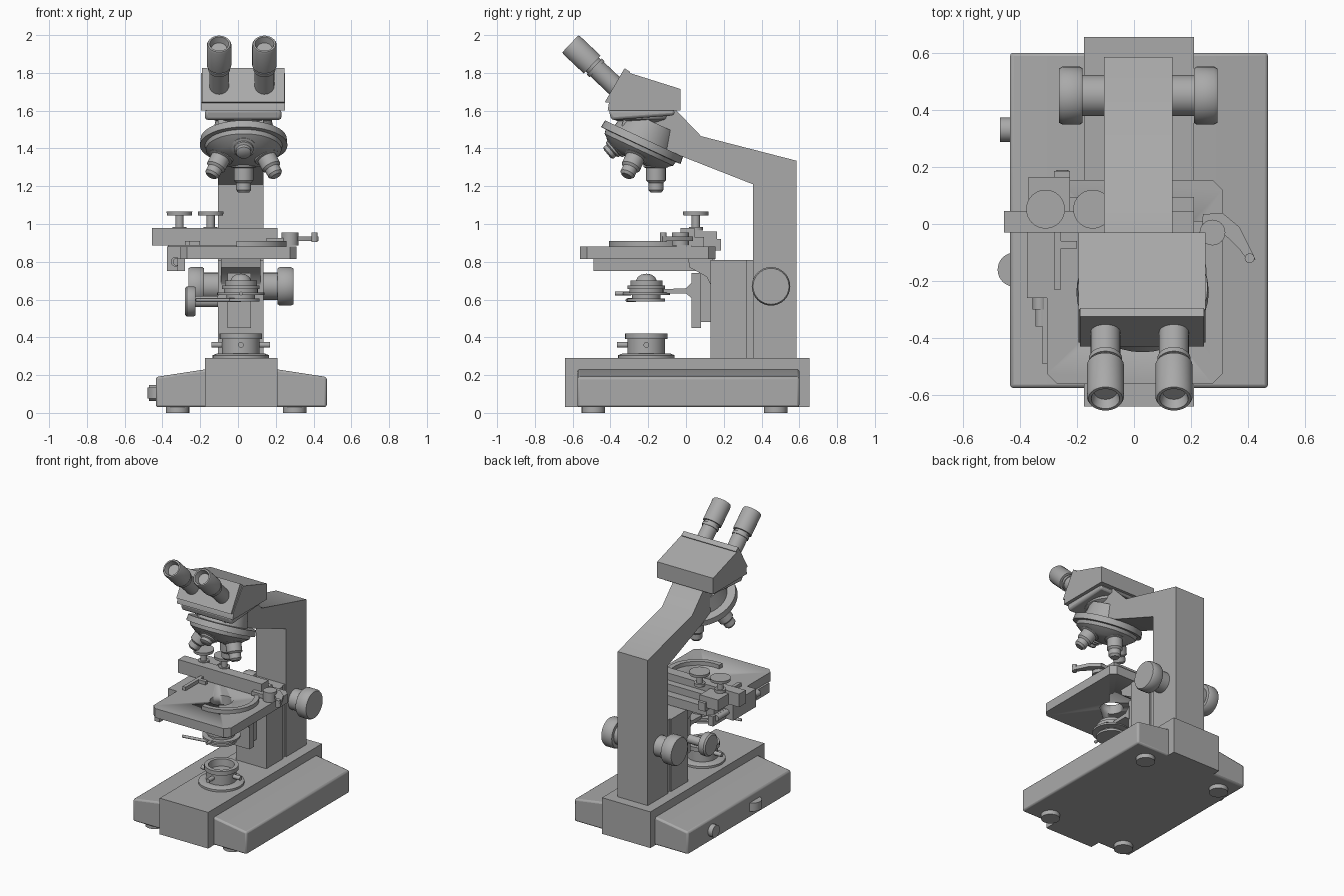
import bpy, bmesh, math
from mathutils import Vector

if "Cube" in bpy.data.objects:
    bpy.data.objects.remove(bpy.data.objects["Cube"])

grey = bpy.data.materials.new("neutral_grey")
grey.use_nodes = True
grey.diffuse_color = (0.4, 0.4, 0.4, 1)
grey.node_tree.nodes["Principled BSDF"].inputs["Base Color"].default_value = (0.4, 0.4, 0.4, 1)

CX, CY = 0.015, -0.21          # optical axis


def finish(bm, name, bevel=0):
    bmesh.ops.recalc_face_normals(bm, faces=bm.faces)
    mesh = bpy.data.meshes.new(name)
    bm.to_mesh(mesh)
    bm.free()
    mesh.materials.append(grey)
    ob = bpy.data.objects.new(name, mesh)
    bpy.context.collection.objects.link(ob)
    if bevel:
        mod = ob.modifiers.new("bevel", "BEVEL")
        mod.width, mod.segments, mod.limit_method = bevel, 2, "ANGLE"
    bpy.ops.object.select_all(action="DESELECT")
    ob.select_set(True)
    bpy.context.view_layer.objects.active = ob
    bpy.ops.object.shade_smooth_by_angle(angle=math.radians(35))
    return ob


def prism(name, points, axis, lo, hi, bevel=0):
    """Extrude a 2D outline along an axis; the points hold the other two axes in order."""
    bm = bmesh.new()
    verts = []
    for a, b in points:
        co = [a, b]
        co.insert("xyz".index(axis), lo)
        verts.append(bm.verts.new(co))
    face = bm.faces.new(verts)
    move = Vector((0, 0, 0))
    move["xyz".index(axis)] = hi - lo
    out = bmesh.ops.extrude_face_region(bm, geom=[face])
    bmesh.ops.translate(bm, vec=move, verts=[v for v in out["geom"] if isinstance(v, bmesh.types.BMVert)])
    return finish(bm, name, bevel)


def box(name, x, y, z, bevel=0):
    return prism(name, [(x[0], y[0]), (x[1], y[0]), (x[1], y[1]), (x[0], y[1])], "z", *z, bevel)


def clipped_plate(name, x, y, z, c):
    """Rectangular plate with clipped corners."""
    (a, b), (d, e) = x, y
    pts = [(a + c, d), (b - c, d), (b, d + c), (b, e - c), (b - c, e), (a + c, e), (a, e - c), (a, d + c)]
    return prism(name, pts, "z", *z)


def lathe(name, profile, origin, direction=(0, 0, 1), sides=32):
    """Turn (radius, height) points around a direction."""
    bm = bmesh.new()
    turn = Vector(direction).to_track_quat("Z", "Y")
    rings = []
    for r, h in profile:
        ring = []
        for i in range(1 if r == 0 else sides):
            a = math.tau * i / sides
            ring.append(bm.verts.new(Vector(origin) + turn @ Vector((r * math.cos(a), r * math.sin(a), h))))
        rings.append(ring)
    for low, high in zip(rings, rings[1:]):
        for i in range(sides):
            quad = [low[i % len(low)], low[(i + 1) % len(low)], high[(i + 1) % len(high)], high[i % len(high)]]
            bm.faces.new(list(dict.fromkeys(quad)))
    return finish(bm, name)


def rod(name, r, start, end, sides=24):
    d = Vector(end) - Vector(start)
    return lathe(name, [(0, 0), (r, 0), (r, d.length), (0, d.length)], start, d, sides)


def ribbon(name, path, widths, z):
    """Flat curved strip following a plan path."""
    left, right = [], []
    pts = [Vector(p) for p in path]
    for i, p in enumerate(pts):
        t = (pts[min(i + 1, len(pts) - 1)] - pts[max(i - 1, 0)]).normalized()
        n = Vector((-t.y, t.x)) * widths[i] / 2
        left.append(tuple(p + n))
        right.append(tuple(p - n))
    return prism(name, left + right[::-1], "z", *z)


# Base: raised spine, two sloping wings and feet
box("base_spine", (-0.175, 0.21), (-0.64, 0.655), (0.03, 0.29))
prism("base_wings", [(-0.435, 0.03), (0.47, 0.03), (0.47, 0.19), (0.21, 0.23), (-0.175, 0.23), (-0.435, 0.19)],
      "y", -0.575, 0.6, 0.012)
for x in (-0.32, 0.3):
    for y in (-0.49, 0.475):
        rod("foot", 0.062, (x, y, 0), (x, y, 0.05))
rod("power_dial", 0.043, (-0.43, 0.33, 0.105), (-0.47, 0.33, 0.105))
lathe("power_switch", [(0, -0.03), (0.06, -0.03), (0.06, 0.03), (0, 0.03)], (-0.418, -0.16, 0.105))

# Arm: column sweeping forward to the head, with front slide block
prism("arm", [(0.585, 0.28), (0.585, 1.335), (0.08, 1.465), (-0.05, 1.6), (-0.32, 1.6), (-0.34, 1.52),
              (-0.04, 1.365), (0.355, 1.21), (0.355, 0.28)], "x", -0.105, 0.135)
box("slide_block", (-0.105, 0.135), (0.13, 0.32), (0.28, 0.81))
box("slide_joint", (-0.095, 0.125), (0.31, 0.36), (0.28, 0.81))

# Focus knobs on both sides
for side, inner in ((1, 0.13), (-1, -0.1)):
    lathe("focus_knob", [(0, 0), (0.072, 0), (0.072, 0.08), (0.095, 0.08), (0.102, 0.09), (0.102, 0.15),
                         (0.095, 0.163), (0, 0.163)], (inner, 0.45, 0.67), (side, 0, 0))
lathe("condenser_knob", [(0, 0), (0.03, 0), (0.03, 0.12), (0.075, 0.12), (0.08, 0.13), (0.08, 0.165),
                         (0.07, 0.175), (0, 0.175)], (-0.105, 0.11, 0.59), (-1, 0, 0))

# Stage with light opening
stage = clipped_plate("stage", (-0.305, 0.31), (-0.56, 0.155), (0.815, 0.88), 0.035)
cutter = rod("stage_hole_cutter", 0.075, (CX, CY, 0.7), (CX, CY, 1))
cutter.hide_render = True
cutter.hide_set(True)
hole = stage.modifiers.new("hole", "BOOLEAN")
hole.object, hole.operation, hole.solver = cutter, "DIFFERENCE", "EXACT"
box("stage_rail", (-0.32, -0.28), (-0.49, 0.15), (0.75, 0.82))
box("rail_bracket", (-0.375, -0.3), (-0.26, 0.0), (0.75, 0.88))
rod("rail_screw", 0.025, (-0.33, -0.3, 0.8), (-0.33, -0.25, 0.8))
rod("rail_rod", 0.02, (-0.325, -0.36, 0.8), (-0.325, 0.12, 0.8))
prism("stage_bracket", [(0.01, 0.82), (0.14, 0.82), (0.14, 0.66), (0.11, 0.72), (0.02, 0.77)], "x", -0.09, 0.12)

# Specimen carriage
box("carriage_bar", (-0.455, 0.21), (-0.03, 0.045), (0.885, 0.98))
box("carriage_slide", (-0.3, 0.21), (0.03, 0.095), (0.88, 0.93))
box("carriage_block", (-0.37, -0.225), (0.03, 0.165), (0.88, 0.96))
box("carriage_foot", (-0.28, -0.225), (0.1, 0.185), (0.86, 0.92))
for x in (-0.31, -0.145):
    lathe("carriage_knob", [(0, 0), (0.037, 0), (0.037, 0.02), (0.022, 0.02), (0.022, 0.08), (0.066, 0.08),
                            (0.068, 0.1), (0, 0.1)], (x, 0.052, 0.965))
box("left_clip", (-0.28, -0.255), (-0.23, -0.03), (0.885, 0.91))
box("left_clip_tab", (-0.28, -0.2), (-0.085, -0.06), (0.885, 0.91))
box("clip_link", (0.15, 0.29), (-0.06, 0.01), (0.895, 0.925))
rod("clip_pivot", 0.045, (0.275, -0.03, 0.885), (0.275, -0.03, 0.955))
ribbon("clip_lever", [(0.24, 0.015), (0.3, 0.01), (0.35, -0.03), (0.385, -0.08), (0.415, -0.13)],
       [0.04, 0.06, 0.055, 0.035, 0.025], (0.91, 0.935))
rod("clip_lever_tip", 0.017, (0.405, -0.12, 0.905), (0.405, -0.12, 0.955))
arc = [(0.03 + 0.21 * math.cos(a), -0.19 + 0.2 * math.sin(a))
       for a in (math.radians(40 - 14 * i) for i in range(11))]
ribbon("clip_arm", arc, [0.035] * 11, (0.882, 0.91))

# Condenser under the stage with its carrier
lathe("condenser", [(0, 0.59), (0.1, 0.59), (0.1, 0.605), (0.075, 0.605), (0.075, 0.625), (0.125, 0.625),
                    (0.125, 0.638), (0.09, 0.638), (0.09, 0.655), (0.1, 0.655), (0.1, 0.675), (0.085, 0.675),
                    (0.085, 0.7), (0.055, 0.7), (0.045, 0.72), (0.025, 0.733), (0, 0.737)], (CX, CY, 0))
rod("condenser_lever", 0.01, (CX, CY - 0.08, 0.632), (CX, CY - 0.165, 0.632), 12)
rod("diaphragm_lever", 0.01, (CX, CY - 0.06, 0.597), (-0.225, CY - 0.1, 0.597), 12)
prism("condenser_arm", [(-0.12, 0.632), (0.0, 0.632), (0.04, 0.6), (0.04, 0.7), (0.0, 0.66), (-0.12, 0.655)],
      "x", -0.045, 0.075)
box("condenser_carrier", (-0.055, 0.07), (0.03, 0.08), (0.45, 0.74))
box("condenser_track", (-0.04, 0.055), (0.07, 0.135), (0.48, 0.82))

# Hollow illuminator on the base
lathe("illuminator", [(0, 0.28), (0.15, 0.28), (0.15, 0.305), (0.125, 0.315), (0.1, 0.315), (0.1, 0.39), (0.112, 0.39),
                      (0.112, 0.42), (0.085, 0.42), (0.08, 0.37), (0, 0.37)], (CX, CY, 0))
for dx, dy in ((-1, 0), (1, 0), (0, -1)):
    start, tip = [(CX + dx * d, CY + dy * d, 0.36) for d in (0.09, 0.155)]
    rod("illuminator_screw", 0.015, start, tip, 12)

# Tilted nosepiece with four diverging objectives
pivot = Vector((0.03, -0.235, 1.425))
tilt = math.radians(25)
axis = Vector((0, -math.sin(tilt), -math.cos(tilt)))
across, up = Vector((1, 0, 0)), Vector((0, -math.cos(tilt), math.sin(tilt)))
lathe("nosepiece", [(0, -0.13), (0.15, -0.13), (0.17, -0.03), (0.228, -0.03), (0.232, 0.01), (0.205, 0.012), (0.2, 0.035),
                    (0.15, 0.075), (0.09, 0.095), (0, 0.1)], pivot, axis, 40)
for i, length in enumerate((0.1, 0.17, 0.185, 0.17)):
    out = up * math.cos(i * math.pi / 2) + across * math.sin(i * math.pi / 2)
    aim = axis * math.cos(tilt) + out * math.sin(tilt)
    lathe("objective", [(0, 0), (0.066, 0), (0.066, 0.05), (0.052, 0.055), (0.052, length * 0.65), (0.04, length * 0.72),
                        (0.04, length * 0.92), (0.028, length), (0, length)],
          pivot + axis * 0.035 + out * 0.1, aim, 24)

# Binocular head
lathe("head_collar", [(0, 1.535), (0.12, 1.535), (0.16, 1.555), (0.175, 1.6), (0, 1.6)], (0.025, -0.225, 0))
prism("head_body", [(-0.415, 1.6), (-0.03, 1.6), (-0.03, 1.715), (-0.3, 1.8), (-0.405, 1.66)], "x", -0.195, 0.25)
prism("head_front_plate", [(-0.43, 1.645), (-0.395, 1.64), (-0.295, 1.805), (-0.325, 1.825)], "x", -0.19, 0.245)
prism("head_lower_trim", [(-0.395, 1.55), (-0.06, 1.575), (-0.06, 1.605), (-0.41, 1.605)], "x", -0.175, 0.23, 0.02)

# Hollow eyepieces
eye_dir = Vector((0, -0.73, 0.69))
for x in (-0.1, 0.14):
    lathe("eyepiece", [(0, 0), (0.06, 0), (0.06, 0.03), (0.052, 0.03), (0.052, 0.18), (0.058, 0.18), (0.058, 0.2),
                       (0.05, 0.2), (0.05, 0.215), (0.065, 0.215), (0.065, 0.365), (0.06, 0.375), (0.05, 0.375),
                       (0.04, 0.34), (0, 0.34)], (x, -0.34, 1.696), eye_dir)
